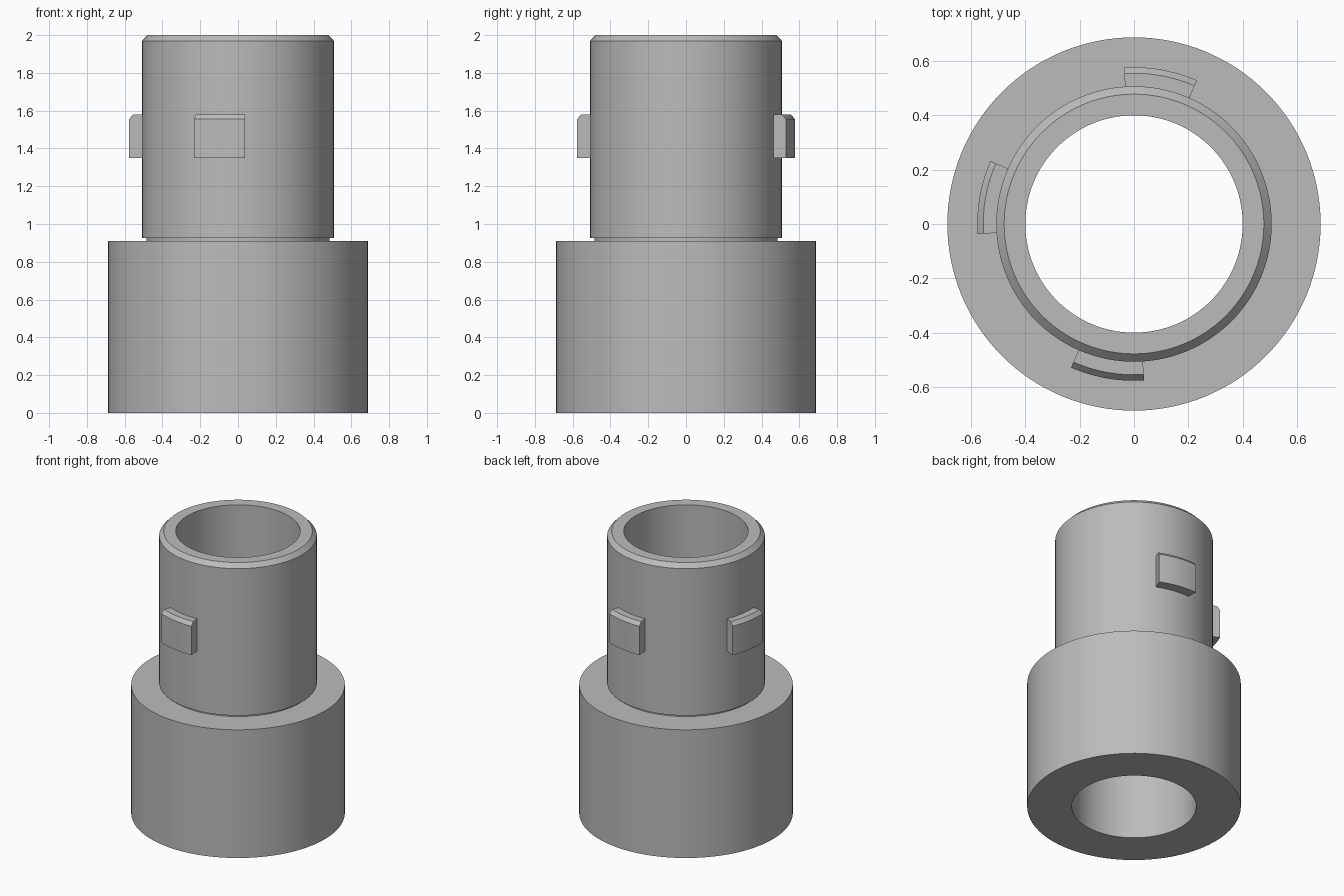
import bpy
import bmesh
from math import cos, sin, radians

if "Cube" in bpy.data.objects:
    bpy.data.objects.remove(bpy.data.objects["Cube"], do_unlink=True)

grey = bpy.data.materials.new("plain_grey")
grey.use_nodes = True
grey.diffuse_color = (0.5, 0.5, 0.5, 1)
grey.node_tree.nodes["Principled BSDF"].inputs["Base Color"].default_value = (0.5, 0.5, 0.5, 1)


def sweep(name, profile, start, end, steps):
    """Turn a closed (radius, height) profile about z, from start to end degrees."""
    bm = bmesh.new()
    full = end - start >= 360
    rings = []
    for i in range(steps if full else steps + 1):
        a = radians(start + (end - start) * i / steps)
        rings.append([bm.verts.new((r * cos(a), r * sin(a), z)) for r, z in profile])
    n = len(profile)
    for i in range(steps):
        here, there = rings[i], rings[(i + 1) % len(rings)]
        for j in range(n):
            k = (j + 1) % n
            bm.faces.new((here[j], there[j], there[k], here[k]))
    if not full:
        bm.faces.new(rings[0])
        bm.faces.new(rings[-1])
    bmesh.ops.recalc_face_normals(bm, faces=bm.faces)
    mesh = bpy.data.meshes.new(name)
    bm.to_mesh(mesh)
    bm.free()
    mesh.materials.append(grey)
    obj = bpy.data.objects.new(name, mesh)
    bpy.context.collection.objects.link(obj)
    bpy.ops.object.select_all(action="DESELECT")
    obj.select_set(True)
    bpy.context.view_layer.objects.active = obj
    bpy.ops.object.shade_smooth_by_angle(angle=radians(25))
    return obj


BORE = 0.4
TUBE = 0.507

# Hollow body: wide base, thin relief groove, narrow tube with chamfered rim
body = [(BORE, 0), (0.687, 0), (0.687, 0.91), (0.485, 0.91), (0.485, 0.927),
        (TUBE, 0.927), (TUBE, 1.97), (0.478, 2), (BORE, 2)]
sweep("adapter_body", body, 0, 360, 128)

# Three bayonet lugs with chamfered top edges, a quarter turn apart
lug = [(TUBE - 0.02, 1.35), (0.577, 1.35), (0.577, 1.555), (0.555, 1.58), (TUBE - 0.02, 1.58)]
for name, middle in (("back_lug", 80), ("right_lug", 170), ("front_lug", 260)):
    sweep(name, lug, middle - 13.7, middle + 13.7, 12)
